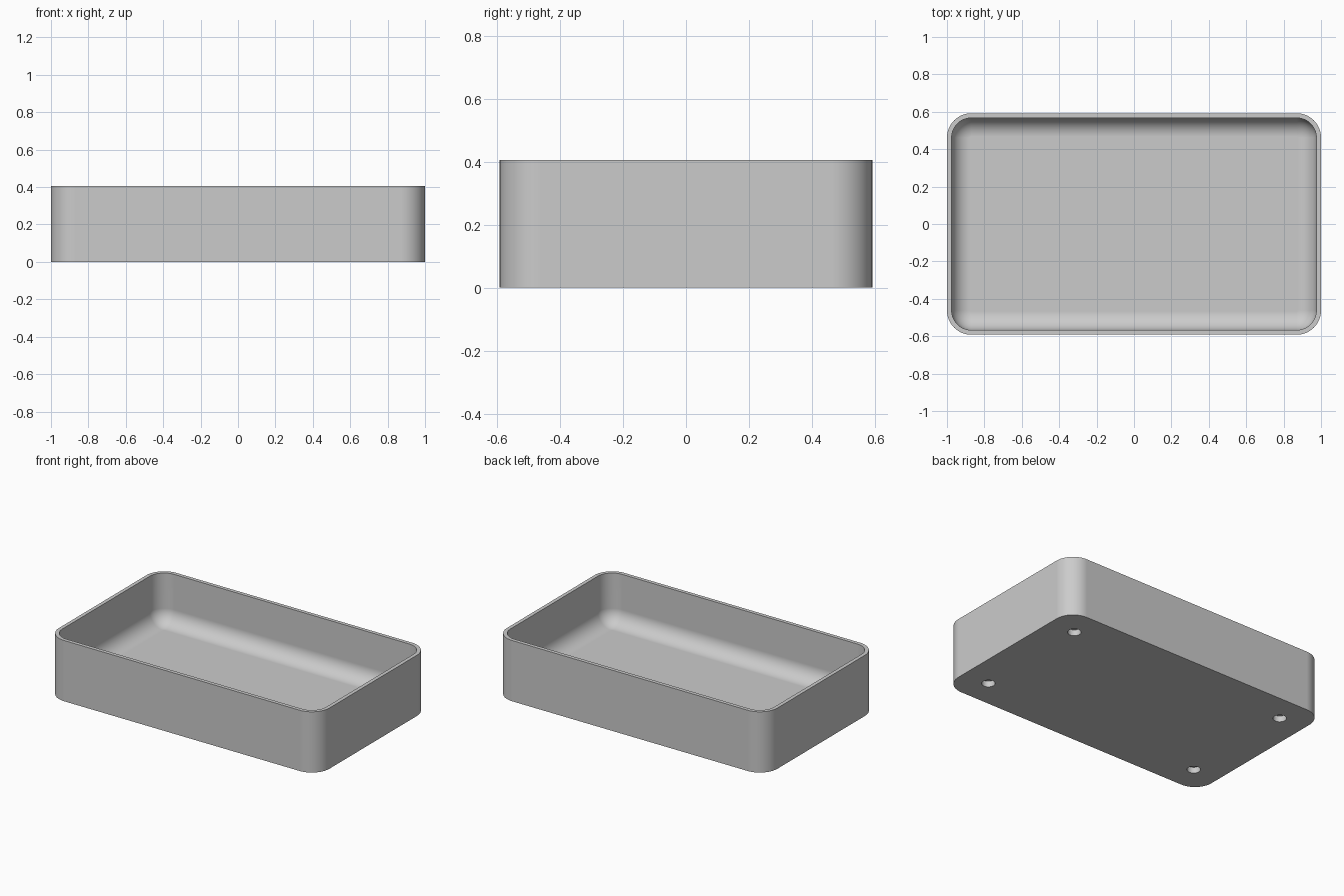
import bpy, bmesh, math

if "Cube" in bpy.data.objects:
    bpy.data.objects.remove(bpy.data.objects["Cube"], do_unlink=True)

HALF_X, HALF_Y, HEIGHT = 1.0, 0.592, 0.406
CORNER, WALL, FLOOR, FILLET = 0.13, 0.025, 0.07, 0.1
HOLE_X, HOLE_Y, HOLE_R, HOLE_DEPTH = 0.812, 0.405, 0.041, 0.04
CORNER_STEPS, FILLET_STEPS = 16, 12

grey = bpy.data.materials.new("plain grey")
grey.use_nodes = True
colour = (0.6, 0.6, 0.6, 1)
grey.diffuse_color = colour
grey.node_tree.nodes["Principled BSDF"].inputs["Base Color"].default_value = colour


def rounded_ring(bm, inset, z):
    """Rounded rectangle of vertices, moved inward by inset."""
    radius = CORNER - inset
    ring = []
    for quarter, (sx, sy) in enumerate([(1, 1), (-1, 1), (-1, -1), (1, -1)]):
        for i in range(CORNER_STEPS + 1):
            a = math.pi / 2 * (quarter + i / CORNER_STEPS)
            ring.append(bm.verts.new((sx * (HALF_X - CORNER) + radius * math.cos(a),
                                      sy * (HALF_Y - CORNER) + radius * math.sin(a), z)))
    return ring


# Wall profile: outside up, over the rim, down inside, round the floor fillet
profile = [(0, 0), (0, HEIGHT), (WALL, HEIGHT)]
for i in range(FILLET_STEPS + 1):
    a = math.pi / 2 * i / FILLET_STEPS
    profile.append((WALL + FILLET * (1 - math.cos(a)),
                    FLOOR + FILLET * (1 - math.sin(a))))

# Tray body
bm = bmesh.new()
rings = [rounded_ring(bm, inset, z) for inset, z in profile]
for low, high in zip(rings, rings[1:]):
    for i in range(len(low)):
        j = (i + 1) % len(low)
        bm.faces.new((low[i], low[j], high[j], high[i]))
bm.faces.new(rings[0][::-1])
bm.faces.new(rings[-1])
bmesh.ops.recalc_face_normals(bm, faces=bm.faces)
mesh = bpy.data.meshes.new("tray")
bm.to_mesh(mesh)
bm.free()
mesh.materials.append(grey)
tray = bpy.data.objects.new("tray", mesh)
bpy.context.collection.objects.link(tray)

# Four blind holes in the underside
bm = bmesh.new()
for sx in (-1, 1):
    for sy in (-1, 1):
        made = bmesh.ops.create_cone(bm, cap_ends=True, segments=32, radius1=HOLE_R,
                                     radius2=HOLE_R, depth=2 * HOLE_DEPTH)
        bmesh.ops.translate(bm, verts=made["verts"], vec=(sx * HOLE_X, sy * HOLE_Y, 0))
cut_mesh = bpy.data.meshes.new("hole_cutter")
bm.to_mesh(cut_mesh)
bm.free()
cut_mesh.materials.append(grey)
cutter = bpy.data.objects.new("hole_cutter", cut_mesh)
cutter.hide_render = True
bpy.context.collection.objects.link(cutter)

bpy.ops.object.select_all(action="DESELECT")
bpy.context.view_layer.objects.active = tray
tray.select_set(True)
holes = tray.modifiers.new("holes", "BOOLEAN")
holes.operation = "DIFFERENCE"
holes.solver = "EXACT"
holes.object = cutter
bpy.ops.object.modifier_apply(modifier=holes.name)
bpy.data.objects.remove(cutter, do_unlink=True)

# Smooth corners and fillet, crisp rim and hole edges
bpy.ops.object.shade_smooth_by_angle(angle=math.radians(30))
weighted = tray.modifiers.new("even shading", "WEIGHTED_NORMAL")
weighted.keep_sharp = True
